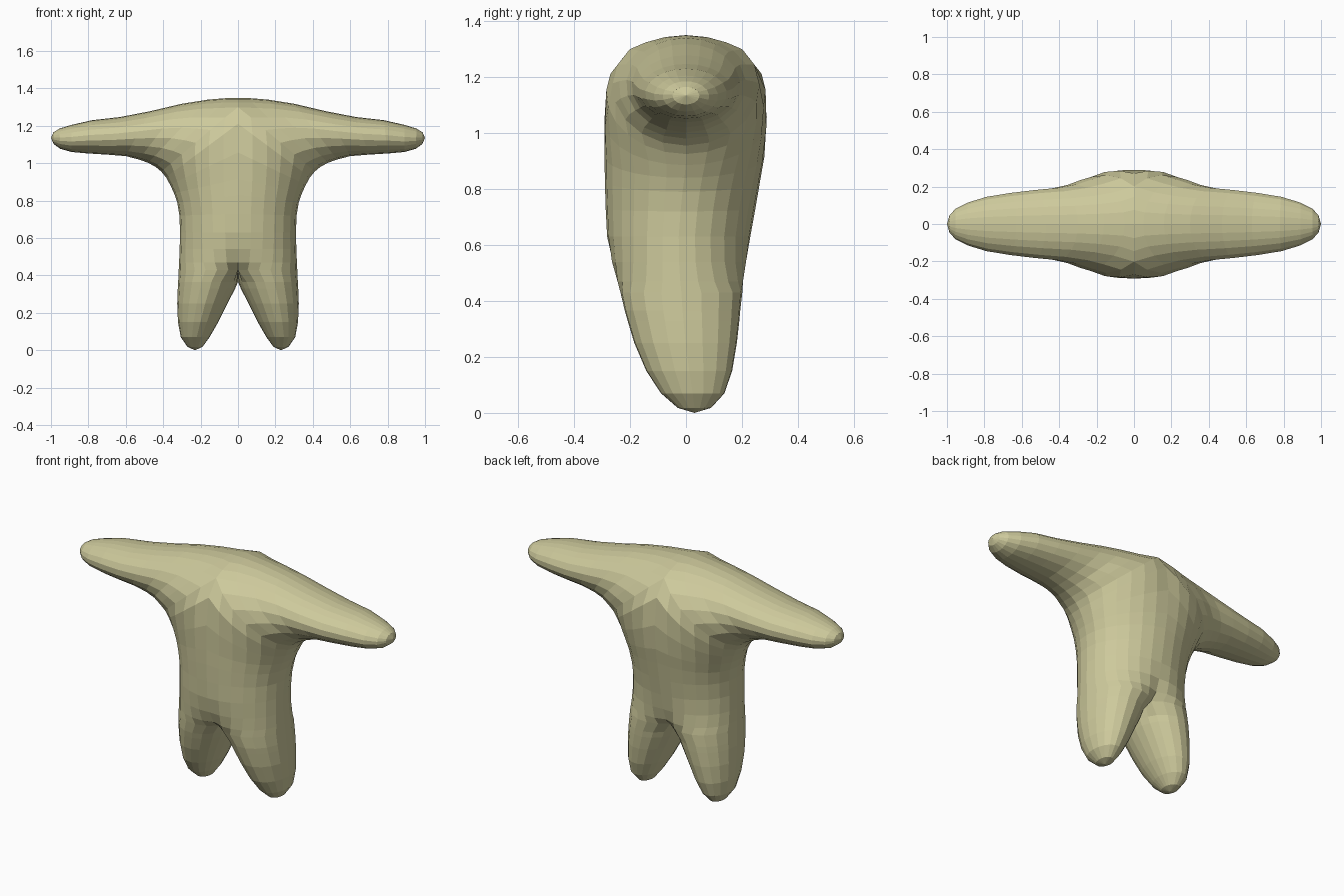
import bpy, bmesh, math

OUT, INN = 14, 6   # ring points on the outer arc and on the inner (centre-side) arc

# Stations along one half: leg -> torso -> bend -> arm.
# outer x, outer z, inner x, inner z, front y, back y (inner x < 0 is clipped at the centre)
stations = [
    (.270, .018, .190, .018, -.030, .090),
    (.306, .070, .152, .070, -.090, .138),
    (.321, .150, .106, .150, -.143, .166),
    (.325, .250, .056, .250, -.186, .183),
    (.322, .330, .015, .330, -.210, .192),
    (.320, .365, .000, .365, -.220, .195),
    (.317, .430, -.060, .430, -.235, .202),
    (.315, .470, -.130, .470, -.247, .206),
    (.312, .540, -.220, .540, -.265, .215),
    (.310, .630, -.290, .630, -.282, .230),
    (.313, .720, -.313, .740, -.287, .248),
    (.325, .790, -.325, .870, -.290, .265),
    (.342, .840, -.340, .990, -.291, .280),
    (.363, .885, -.300, 1.20, -.292, .290),
    (.385, .925, -.200, 1.36, -.285, .285),
    (.410, .955, -.090, 1.38, -.262, .262),
    (.440, .980, .050, 1.349, -.240, .240),
    (.480, 1.002, .160, 1.340, -.214, .214),
    (.530, 1.020, .300, 1.318, -.195, .195),
    (.600, 1.038, .470, 1.278, -.183, .183),
    (.700, 1.046, .630, 1.247, -.167, .167),
    (.800, 1.052, .780, 1.230, -.146, .146),
    (.890, 1.060, .890, 1.205, -.115, .115),
    (.950, 1.077, .955, 1.185, -.083, .083),
    (.985, 1.102, .987, 1.165, -.048, .048),
]


def ring(st, top=False):
    bx, bz, ax, az, yf, yb = st
    cx, cz, rx, rz = (bx + ax) / 2, (bz + az) / 2, (bx - ax) / 2, (bz - az) / 2
    limit, split = -1.0, math.pi * .75
    if ax < 0:
        limit = -cx / rx
        split = min(split, math.acos(limit))
    angles = [-split + 2 * split * i / OUT for i in range(OUT + 1)]
    angles += [split + 2 * (math.pi - split) * i / INN for i in range(1, INN)]
    pts = []
    for a in angles:
        c = max(math.cos(a), limit)
        y = (yf + yb) / 2 + (yb - yf) / 2 * math.sin(a)
        x, z = cx + rx * c, cz + rz * c
        if x < 1e-5:
            x = 0.0
            if top:                      # rounded top between the shoulders
                z = 1.35 - 1.25 * y * y
        pts.append((x, y, z))
    return pts


bm = bmesh.new()
rings = [[bm.verts.new(p) for p in ring(s, s[3] == 1.38)] for s in stations]
n = OUT + INN
for r0, r1 in zip(rings, rings[1:]):
    for i in range(n):
        j = (i + 1) % n
        quad = (r0[i], r0[j], r1[j], r1[i])
        if any(v.co.x > 1e-5 for v in quad):   # skip hidden faces on the centre plane
            bm.faces.new(quad)
# Rounded foot and hand ends
for r, tip in ((rings[0], (.23, .03, 0)), (rings[-1], (1, 0, 1.135))):
    t = bm.verts.new(tip)
    for i in range(n):
        bm.faces.new((r[i], r[(i + 1) % n], t))

# Other half
bmesh.ops.delete(bm, geom=[v for v in bm.verts if not v.link_faces], context='VERTS')
bmesh.ops.mirror(bm, geom=bm.verts[:] + bm.edges[:] + bm.faces[:], axis='X', merge_dist=1e-4)
bmesh.ops.remove_doubles(bm, verts=bm.verts[:], dist=1e-4)
bmesh.ops.recalc_face_normals(bm, faces=bm.faces[:])

me = bpy.data.meshes.new("body")
bm.to_mesh(me)
bm.free()
mat = bpy.data.materials.new("pale olive")
mat.diffuse_color = (.61, .585, .33, 1)
me.materials.append(mat)
body = bpy.data.objects.new("body", me)
bpy.context.collection.objects.link(body)
